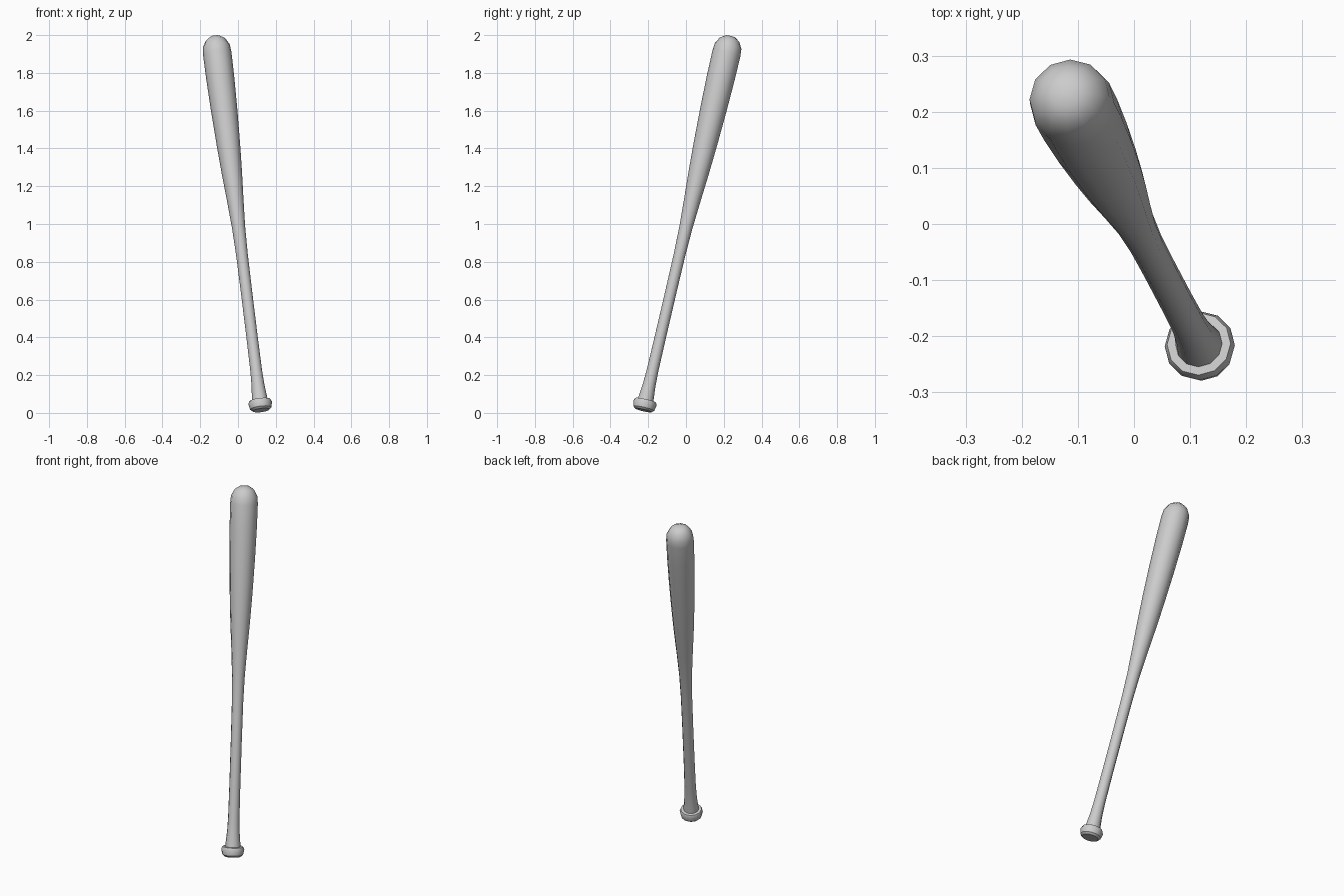
import bpy, bmesh, math
from mathutils import Vector

if "Cube" in bpy.data.objects:
    bpy.data.objects.remove(bpy.data.objects["Cube"])

SIDES = 12
BOTTOM = Vector((0.122, -0.226, 0.014))
TOP = Vector((-0.121, 0.235, 1.993))

# (distance along the axis, radius) from knob to barrel tip
PROFILE = [
    (0.000, 0.046), (0.010, 0.057), (0.040, 0.063), (0.054, 0.057),
    (0.055, 0.042), (0.085, 0.039), (0.140, 0.034), (0.220, 0.031),
    (0.400, 0.030), (0.650, 0.030), (0.850, 0.031), (1.000, 0.035),
    (1.150, 0.044), (1.300, 0.054), (1.450, 0.062), (1.650, 0.070),
    (1.820, 0.0745), (1.950, 0.0755), (1.990, 0.072), (2.025, 0.053),
    (2.043, 0.026),
]


def lathe(name, profile, start, end, sides):
    """Sweep a radius profile round the line from start to end."""
    axis = end - start
    scale = axis.length / profile[-1][0]
    turn = Vector((0, 0, 1)).rotation_difference(axis)
    bm = bmesh.new()
    rings = []
    for t, r in profile:
        ring = []
        for i in range(sides):
            a = 2 * math.pi * i / sides
            p = Vector((r * math.cos(a), r * math.sin(a), t * scale))
            ring.append(bm.verts.new(start + turn @ p))
        rings.append(ring)
    for lo, hi in zip(rings, rings[1:]):
        for i in range(sides):
            j = (i + 1) % sides
            bm.faces.new((lo[i], lo[j], hi[j], hi[i]))
    bm.faces.new(rings[0][::-1])
    bm.faces.new(rings[-1])
    mesh = bpy.data.meshes.new(name)
    bm.to_mesh(mesh)
    bm.free()
    obj = bpy.data.objects.new(name, mesh)
    bpy.context.collection.objects.link(obj)
    return obj


# Tilted bat: knob, handle and barrel in one turned body
bat = lathe("bat", PROFILE, BOTTOM, TOP, SIDES)
bpy.context.view_layer.objects.active = bat
bat.select_set(True)
bpy.ops.object.shade_smooth_by_angle(angle=math.radians(35))
